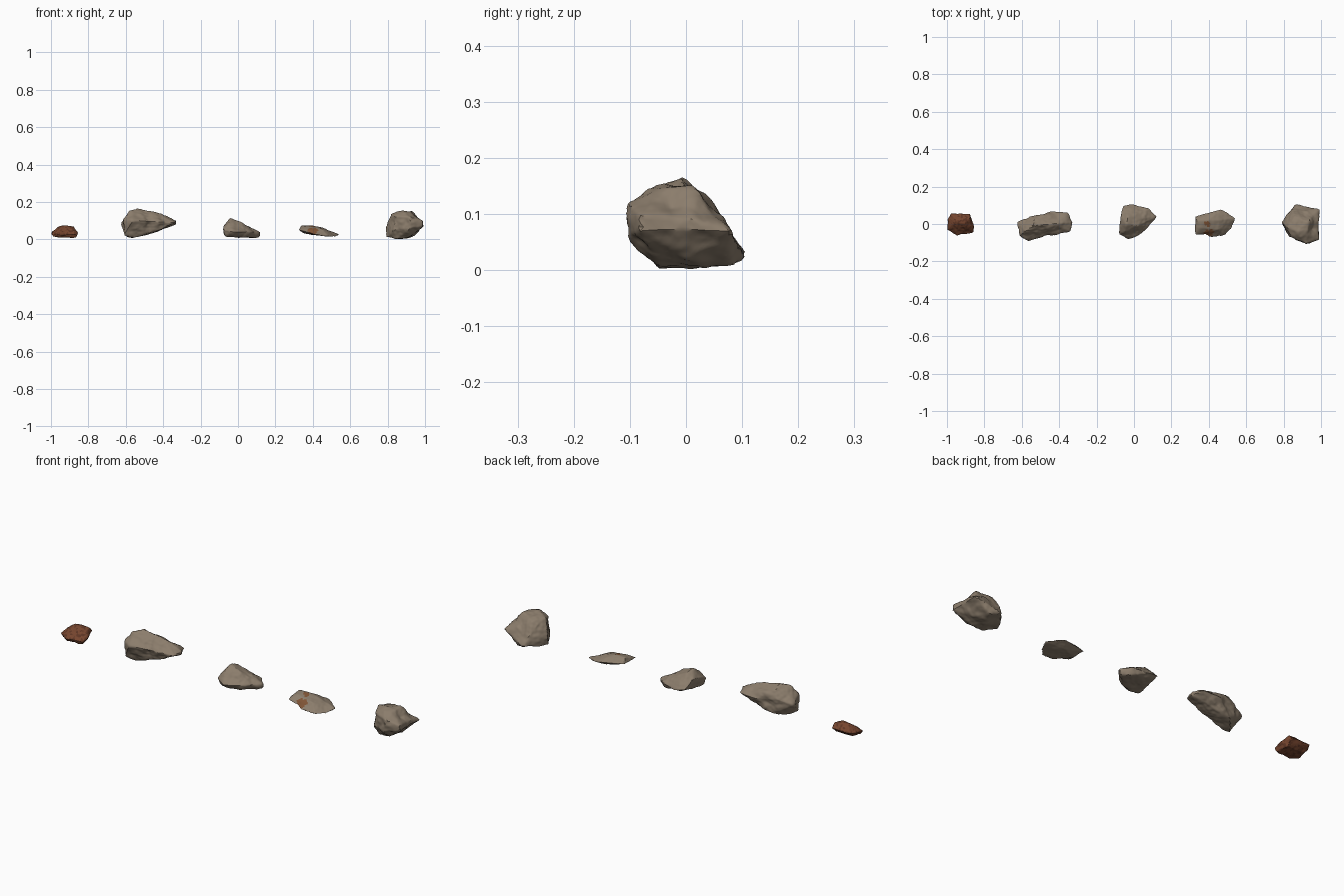
import bpy
import bmesh
import math
from mathutils import Vector, noise
from mathutils.bvhtree import BVHTree

default_cube = bpy.data.objects.get("Cube")
if default_cube:
    bpy.data.objects.remove(default_cube, do_unlink=True)

CM = 0.01  # corner points are given in hundredths of a unit


def make_material(name, colour):
    material = bpy.data.materials.new(name)
    material.use_nodes = True
    material.diffuse_color = (*colour, 1)
    shader = material.node_tree.nodes["Principled BSDF"]
    shader.inputs["Base Color"].default_value = (*colour, 1)
    shader.inputs["Roughness"].default_value = 0.9
    return material


stone = make_material("grey brown stone", (0.26, 0.205, 0.15))
rust = make_material("rust red stone", (0.18, 0.06, 0.028))
dark_rust = make_material("dark rust stone", (0.11, 0.036, 0.018))
ochre = make_material("ochre stain", (0.21, 0.088, 0.036))


def make_rock(name, x, corners, materials, dents=(), rough=0.005, rule=None):
    """Shrink a fine sphere onto the hull of the corners, then weather it."""
    points = [Vector(c) * CM for c in corners]
    hull = bmesh.new()
    for p in points:
        hull.verts.new(p)
    bmesh.ops.convex_hull(hull, input=hull.verts[:])
    tree = BVHTree.FromBMesh(hull)
    hull.free()

    low = Vector([min(p[i] for p in points) for i in range(3)])
    high = Vector([max(p[i] for p in points) for i in range(3)])
    centre = sum(points, Vector()) / len(points)
    size = (high - low) / 2

    bm = bmesh.new()
    bmesh.ops.create_icosphere(bm, subdivisions=5, radius=1)
    for v in bm.verts:
        direction = Vector([v.co[i] * size[i] for i in range(3)]).normalized()
        hit = tree.ray_cast(centre, direction)[0]
        v.co = hit if hit else centre + direction * min(size)

    # Chipped hollows
    for spot, radius, depth in dents:
        spot = Vector(spot) * CM
        for v in bm.verts:
            fade = 1 - (v.co - spot).length / (radius * CM)
            if fade > 0:
                v.co += (centre - v.co).normalized() * depth * CM * fade

    # Broad lumps and fine grain
    bm.normal_update()
    seed = Vector((x * 7, 3, 1))
    moves = []
    for v in bm.verts:
        lump = noise.noise(v.co * 22 + seed)
        grain = noise.noise(v.co * 60 + seed)
        moves.append(v.normal * rough * (lump + grain * 0.4))
    for v, move in zip(bm.verts, moves):
        v.co += move
        v.co.z = max(v.co.z, 0)

    for f in bm.faces:
        f.smooth = True
        if rule:
            f.material_index = int(rule(f.calc_center_median() / CM))

    mesh = bpy.data.meshes.new(name)
    bm.to_mesh(mesh)
    bm.free()
    for material in materials:
        mesh.materials.append(material)
    rock = bpy.data.objects.new(name, mesh)
    rock.location.x = x
    bpy.context.collection.objects.link(rock)
    return rock


def mottled(p):
    return noise.noise(p * 0.8) > 0.12


def stained(p):
    wobble = noise.noise(p * 0.7)
    edge_stain = (p - Vector((-3.5, -5.5, 5))).length < 2.8 + wobble
    spot_stain = (p - Vector((-4.5, 0, 7))).length < 1.5 + wobble
    return edge_stain or spot_stain


rocks = []

# Small rusty chip
rocks.append(make_rock("rust_rock", -0.927, [
    (-6, -3, 1.5), (-2, -5, 1), (6, -4, 1), (5, 2, 1.5), (-5, 2, 1.5),
    (-7, 2.5, 4), (-7, -3, 3), (-2, -6, 2.5), (7, -4.5, 2.5), (7, -1, 3.5),
    (5, 5.5, 4.5), (-5, 5.5, 4.5),
    (-2.5, 2, 7.5), (5, 3, 7), (2, 0, 7), (-4, 0, 6.5)],
    [rust, dark_rust], rough=0.004, rule=mottled))

# Long wedge, thick at one end
rocks.append(make_rock("wedge_rock", -0.47, [
    (-14, -6, 2), (-10, -1, 1), (-7, -4, 1), (-6, 4, 2), (5, -4, 5), (6, 3, 5),
    (-15, 1, 8), (-14, -6, 11), (-9, -9, 10), (2, -6, 8), (13, -4, 9),
    (14, 1, 8), (14, 1, 10), (12, 6, 9), (2, 7, 9), (-9, 4, 10),
    (-11, -4, 15), (-7, -1, 16.5), (4, 0, 14.5), (-6, 3, 14)],
    [stone], dents=[((-1, -7, 8), 5, 1.5), ((8, -3, 12), 4, 0.8),
                    ((-4, 6, 8), 5, 1.2)], rough=0.007))

# Sloping rock
rocks.append(make_rock("sloped_rock", 0.02, [
    (-9, -4, 2), (-8, 3, 2), (-5, 8, 2), (9, 4, 1), (5, 7, 1), (2, -3, 1),
    (-4, -5, 1), (-10, -2, 7), (-9, 4, 8), (-8, 10, 4), (-3, 11, 3),
    (6, 8, 4), (10, 4, 3.5), (10, 4, 2), (6, -1, 4), (2, -5.5, 4),
    (-5, -8, 4), (-10, -5.5, 5),
    (-6, 0, 11.3), (-5, 4, 10), (-7, -4, 9), (3, 3, 7.5), (0, -1, 9)],
    [stone], dents=[((2, -5, 6), 4, 0.8)]))

# Thin flake with ochre stains
rocks.append(make_rock("flake_rock", 0.437, [
    (-8, 0, 3), (0, -4, 2), (0, 4, 2), (6, 0, 1.5),
    (-11, 4, 5), (-11, -5.5, 5), (-5, 5.5, 5), (3, 8, 4), (10.5, 3, 2.5),
    (9, -2, 1.5), (5, -6, 1.5), (-2.5, -7, 2.5),
    (-10, 2, 7.5), (-4, 2, 7.5), (2, 2, 6), (-8, -2, 7), (1, -3, 5.5)],
    [stone, ochre], dents=[((-6, -7, 4), 3, 1.2)], rough=0.003, rule=stained))

# Blocky boulder with a chipped shoulder
rocks.append(make_rock("block_rock", 0.89, [
    (-10, 0, 1), (-9, -2, 1), (-3, 10.5, 2), (2, 8, 1), (2, -5, 1),
    (-4, -5, 0), (5, 0, 2), (-10, 1, 5), (-9, 0, 9), (-6, -7, 5),
    (-5, -7, 12), (3, -10.5, 12), (3, -10.5, 6), (10, -8.5, 10),
    (10, -8, 7), (10, 8, 7), (10, 0, 9.5), (-4, 8, 7), (2, 9, 5),
    (-7, -2, 14), (-2, -4, 15.5), (4, -3, 15), (4, 1, 15), (-3, 4, 13),
    (-6, 3, 12), (6, -6, 12.5)],
    [stone], dents=[((8, -3, 12), 5, 2), ((8, 5, 10), 4, 1),
                    ((-5, -6, 9), 4, 0.7)], rough=0.006))

# Soft surfaces with crisp chipped edges
bpy.ops.object.select_all(action="DESELECT")
for rock in rocks:
    rock.select_set(True)
bpy.context.view_layer.objects.active = rocks[0]
bpy.ops.object.shade_smooth_by_angle(angle=math.radians(35))
